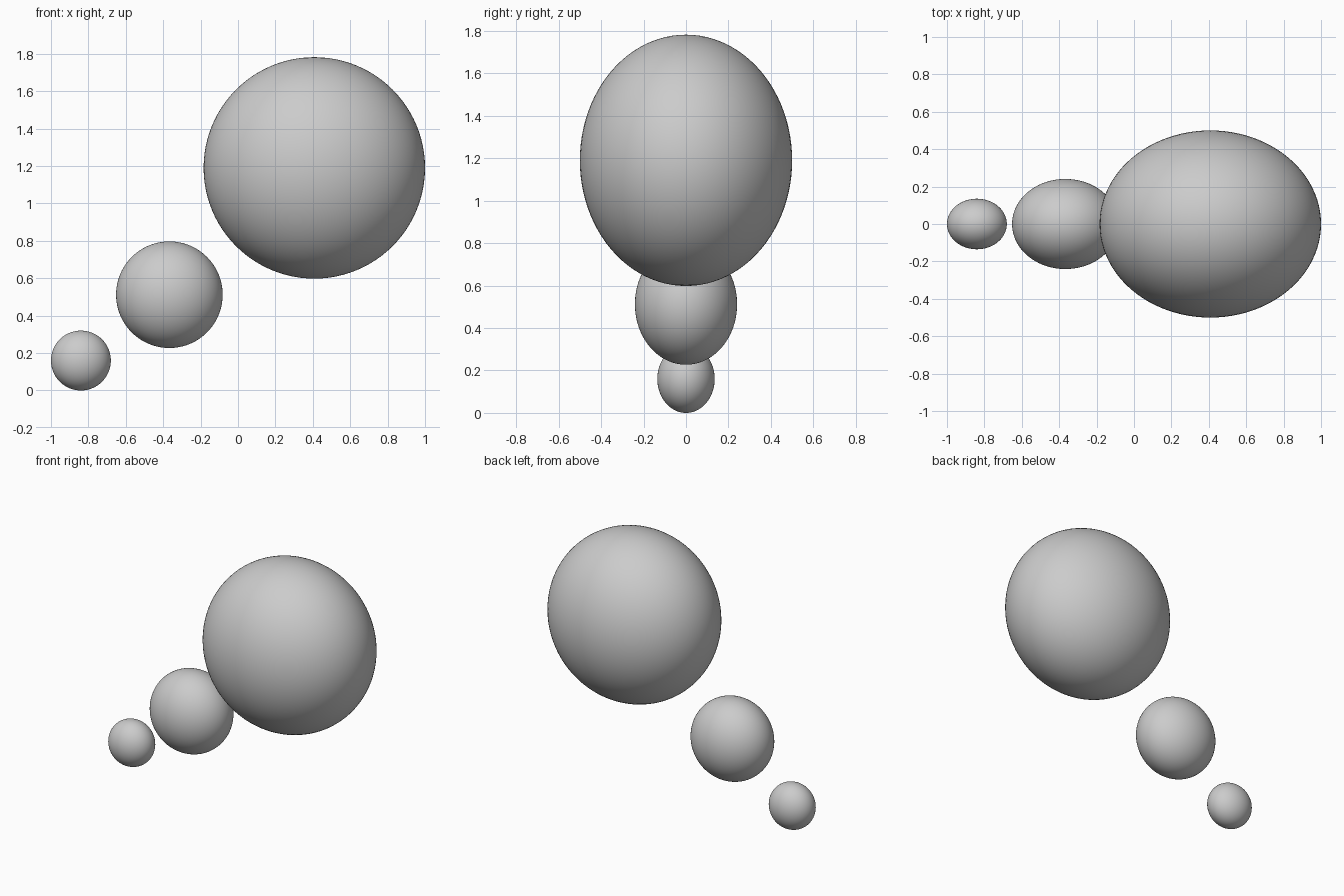
import bpy

if "Cube" in bpy.data.objects:
    bpy.data.objects.remove(bpy.data.objects["Cube"])

DEPTH_RATIO = 0.845  # every bubble is slightly flattened front to back


def bubble(name, x, z, radius):
    bpy.ops.mesh.primitive_uv_sphere_add(segments=96, ring_count=48, radius=1, location=(x, 0, z))
    obj = bpy.context.object
    obj.name = name
    obj.scale = (radius, radius * DEPTH_RATIO, radius)
    bpy.ops.object.transform_apply(location=False, rotation=False, scale=True)
    bpy.ops.object.shade_smooth()


# Three bubbles rising diagonally, growing in size
bubble("small_bubble", -0.84, 0.16, 0.16)
bubble("medium_bubble", -0.367, 0.512, 0.285)
bubble("large_bubble", 0.408, 1.19, 0.592)
